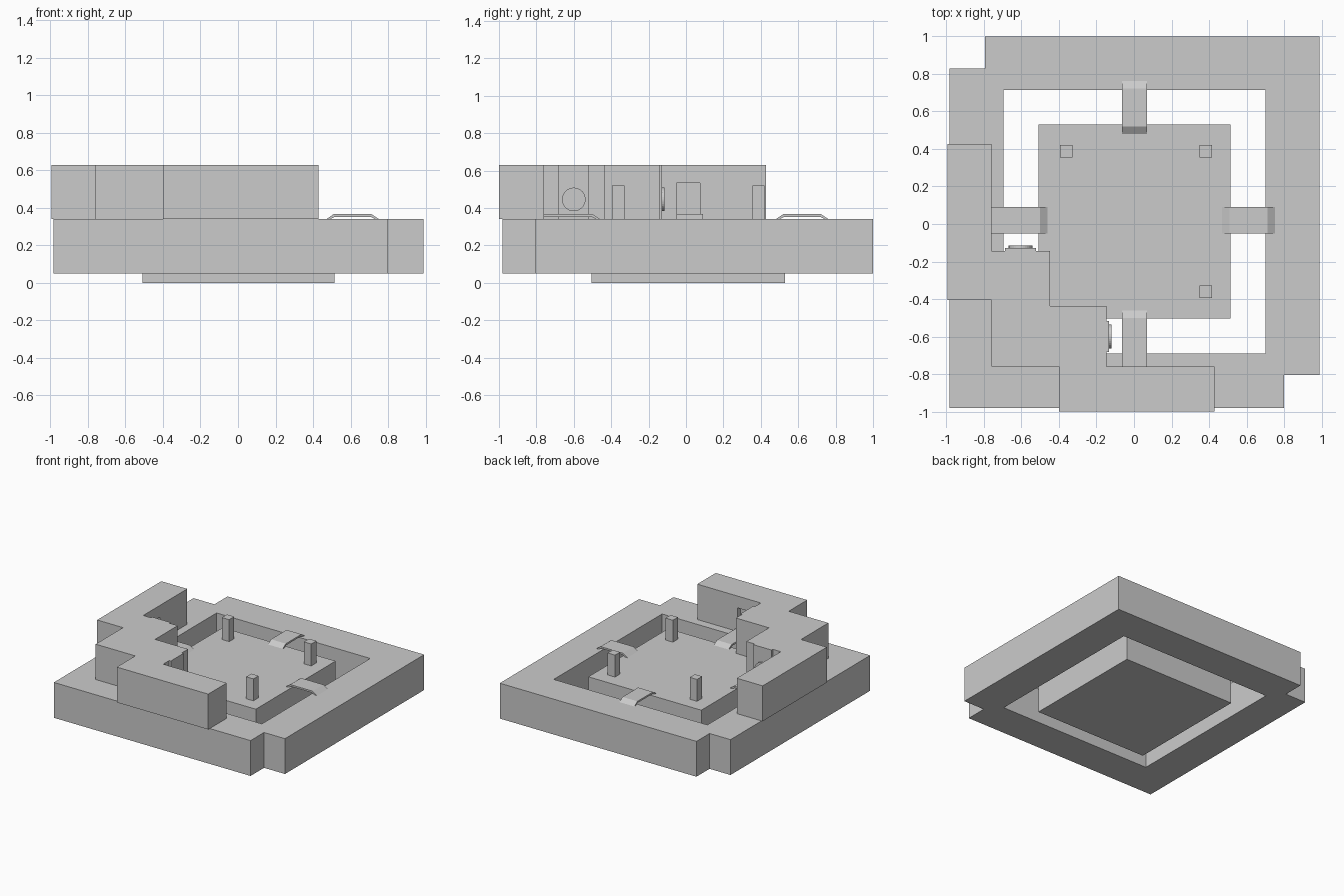
import bpy, bmesh, math
from mathutils import Matrix, Vector

if "Cube" in bpy.data.objects:
    bpy.data.objects.remove(bpy.data.objects["Cube"])


def make(name, bm):
    bmesh.ops.recalc_face_normals(bm, faces=bm.faces)
    me = bpy.data.meshes.new(name)
    bm.to_mesh(me)
    bm.free()
    ob = bpy.data.objects.new(name, me)
    bpy.context.collection.objects.link(ob)
    return ob


def prism(name, pts, z0, z1):
    bm = bmesh.new()
    f = bm.faces.new([bm.verts.new((x, y, z0)) for x, y in pts])
    r = bmesh.ops.extrude_face_region(bm, geom=[f])
    bmesh.ops.translate(bm, vec=(0, 0, z1 - z0),
                        verts=[v for v in r['geom'] if isinstance(v, bmesh.types.BMVert)])
    return make(name, bm)


def box(name, x0, x1, y0, y1, z0, z1):
    return prism(name, [(x0, y0), (x1, y0), (x1, y1), (x0, y1)], z0, z1)


def cut(ob, cutter):
    m = ob.modifiers.new("cut", 'BOOLEAN')
    m.object = cutter
    m.operation = 'DIFFERENCE'
    m.solver = 'EXACT'
    cutter.hide_render = True
    cutter.display_type = 'WIRE'
    bpy.context.view_layer.objects.active = ob
    bpy.ops.object.modifier_apply(modifier=m.name)
    bpy.data.objects.remove(cutter)


DECK = 0.34

# outer ring with two notched corners and a square opening
ring = prism("outer_ring", [(-0.985, -0.98), (0.8, -0.98), (0.8, -0.805), (0.99, -0.805),
                            (0.99, 1.0), (-0.795, 1.0), (-0.795, 0.83), (-0.985, 0.83)], 0.05, DECK)
cut(ring, box("opening_cutter", -0.695, 0.7, -0.69, 0.715, -0.1, 0.5))

# centre island
box("island", -0.51, 0.515, -0.505, 0.53, 0, DECK)

# stepped corner wall with two doorway recesses
wall = prism("corner_wall", [(-0.995, -0.405), (-0.76, -0.405), (-0.76, -0.76), (-0.4, -0.76),
                             (-0.4, -1.0), (0.43, -1.0), (0.43, -0.76), (-0.147, -0.76),
                             (-0.147, -0.437), (-0.447, -0.437), (-0.447, -0.143),
                             (-0.76, -0.143), (-0.76, 0.427), (-0.995, 0.427)], DECK, 0.63)
cut(wall, box("doorway_cutter_left", -0.8, -0.7, -0.05, 0.075, 0.3, 0.533))
cut(wall, box("doorway_cutter_front", -0.055, 0.065, -0.8, -0.7, 0.3, 0.533))

# posts on the island
for i, (x, y) in enumerate([(-0.362, 0.388), (0.383, 0.388), (0.383, -0.362)]):
    box(f"post_{i}", x - 0.033, x + 0.033, y - 0.033, y + 0.033, DECK, 0.52)


def bridge(name, start, end, centre, width, angle, flat_end=False):
    # bent strip: side profile runs along local x, extruded along local y
    t, h, s = 0.014, 0.027, 0.04
    pts = [(start, 0), (start + s, h)]
    if flat_end:
        pts += [(end, h), (end, h - t), (start + s + 0.006, h - t)]
    else:
        pts += [(end - s, h), (end, 0), (end - 0.02, 0), (end - s - 0.006, h - t),
                (start + s + 0.006, h - t)]
    pts += [(start + 0.02, 0)]
    ob = prism(name, pts, -width / 2, width / 2)
    ob.data.transform(Matrix.Translation(centre) @ Matrix.Rotation(angle, 4, 'Z')
                      @ Matrix.Rotation(math.radians(90), 4, 'X'))
    return ob


# four bridges across the gap
bridge("bridge_right", 0.47, 0.752, Vector((0, 0.02, DECK)), 0.14, 0)
bridge("bridge_back", 0.48, 0.762, Vector((0.003, 0, DECK)), 0.135, math.pi / 2)
bridge("bridge_left", 0.46, 0.762, Vector((0, 0.02, DECK)), 0.14, math.pi, True)
bridge("bridge_front", 0.46, 0.762, Vector((0.003, 0, DECK)), 0.135, -math.pi / 2, True)


def disc(name, loc, axis):
    bm = bmesh.new()
    bmesh.ops.create_cone(bm, cap_ends=True, segments=32, radius1=0.063, radius2=0.063, depth=0.014)
    rot = Vector((0, 0, 1)).rotation_difference(Vector(axis)).to_matrix().to_4x4()
    bmesh.ops.transform(bm, matrix=Matrix.Translation(loc) @ rot, verts=bm.verts)
    make(name, bm)


# raised panels with round plates on the wall steps
box("panel_right", -0.15, -0.132, -0.682, -0.518, DECK, 0.63)
disc("plate_right", (-0.127, -0.6, 0.446), (1, 0, 0))
box("panel_back", -0.688, -0.523, -0.146, -0.127, DECK, 0.63)
disc("plate_back", (-0.605, -0.122, 0.446), (0, 1, 0))
